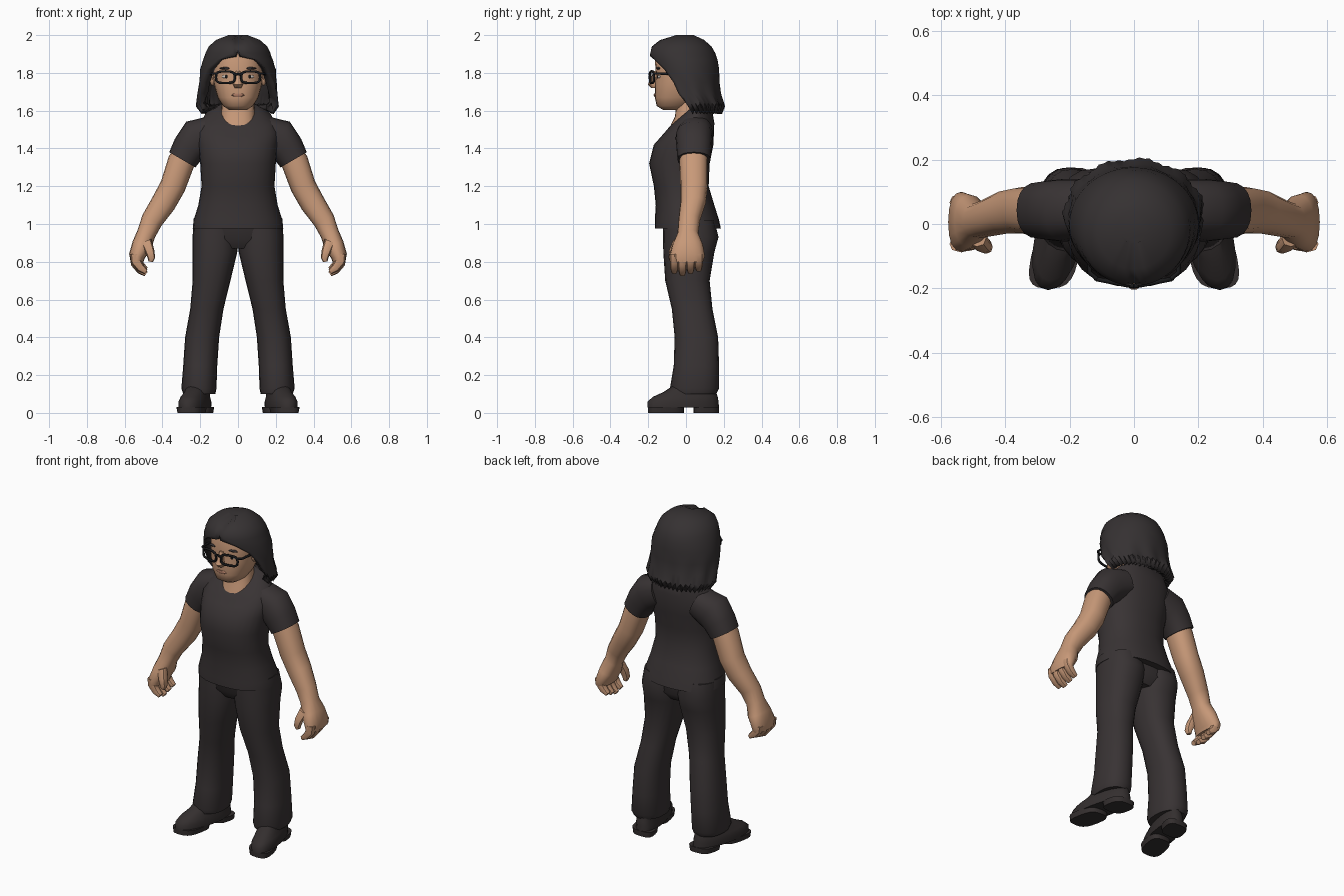
import bpy
import bmesh
from math import sin, cos, pi, radians, copysign
from mathutils import Vector, Matrix

start_cube = bpy.data.objects.get("Cube")
if start_cube:
    bpy.data.objects.remove(start_cube, do_unlink=True)


def material(name, red, green, blue):
    mat = bpy.data.materials.new(name)
    mat.use_nodes = True
    colour = (red, green, blue, 1)
    mat.diffuse_color = colour
    shader = mat.node_tree.nodes["Principled BSDF"]
    shader.inputs["Base Color"].default_value = colour
    shader.inputs["Roughness"].default_value = 0.9
    return mat


skin = material("skin", .58, .32, .19)
lip_colour = material("lip", .42, .2, .13)
cloth = material("charcoal cloth", .04, .033, .034)
hair_colour = material("dark hair", .036, .031, .032)
leather = material("dark leather", .034, .028, .028)
black = material("black plastic", .01, .01, .011)
eye_white = material("eye white", .6, .55, .5)


def add_object(name, data, mat, mirror):
    obj = bpy.data.objects.new(name, data)
    bpy.context.scene.collection.objects.link(obj)
    data.materials.append(mat)
    if mirror:
        obj.modifiers.new("Mirror", "MIRROR")
    return obj


def finish(name, bm, mat, mirror=False):
    """Turn a bmesh into an object, smooth except at hard edges."""
    bmesh.ops.recalc_face_normals(bm, faces=bm.faces)
    for face in bm.faces:
        face.smooth = True
    for edge in bm.edges:
        edge.smooth = edge.calc_face_angle(0) < 0.8
    mesh = bpy.data.meshes.new(name)
    bm.to_mesh(mesh)
    bm.free()
    return add_object(name, mesh, mat, mirror)


def power(value, exponent):
    return copysign(abs(value) ** exponent, value)


def bridge(bm, rings, closed=True):
    count = len(rings[0])
    for low, high in zip(rings, rings[1:]):
        for i in range(count if closed else count - 1):
            j = (i + 1) % count
            bm.faces.new((low[i], low[j], high[j], high[i]))


def loft(name, rows, mat, mirror=False, level=True, sides=20, square=2.3, shear=0):
    """Rows are x, z, half width, front y, back y and an optional tilt."""
    bm = bmesh.new()
    rings = []
    for n, (x, z, width, front, back, *tilt) in enumerate(rows):
        across = Vector((1, 0, 0))
        if not level:
            before, after = rows[max(n - 1, 0)], rows[min(n + 1, len(rows) - 1)]
            across = Vector((before[1] - after[1], 0, after[0] - before[0])).normalized()
        centre = Vector((x, (front + back) / 2, z))
        ring = []
        for i in range(sides):
            angle = 2 * pi * i / sides
            depth = (back - front) / 2 * power(sin(angle), 2 / square)
            point = centre + across * width * power(cos(angle), 2 / square)
            point += Vector((-shear * (centre.y + depth), depth, depth * sum(tilt)))
            ring.append(bm.verts.new(point))
        rings.append(ring)
    bridge(bm, rings)
    bm.faces.new(rings[0])
    bm.faces.new(rings[-1])
    return finish(name, bm, mat, mirror)


def blob(name, place, size, mat, mirror=False):
    bm = bmesh.new()
    matrix = Matrix.Translation(place) @ Matrix.Diagonal((*size, 1))
    bmesh.ops.create_uvsphere(bm, u_segments=12, v_segments=8, radius=1, matrix=matrix)
    return finish(name, bm, mat, mirror)


def wire(name, points, radius, mat, cyclic=False):
    curve = bpy.data.curves.new(name, "CURVE")
    curve.dimensions = "3D"
    curve.bevel_depth = radius
    curve.bevel_resolution = 1
    curve.use_fill_caps = True
    spline = curve.splines.new("POLY")
    spline.points.add(len(points) - 1)
    for target, point in zip(spline.points, points):
        target.co = (*point, 1)
    spline.use_cyclic_u = cyclic
    return add_object(name, curve, mat, True)


# Shirt body with a scooped neckline, and sleeves
loft("shirt", [
    (0, .975, .24, -.165, .185), (0, 1.02, .235, -.165, .175),
    (0, 1.1, .21, -.16, .15), (0, 1.2, .193, -.17, .12),
    (0, 1.32, .2, -.195, .125), (0, 1.42, .21, -.17, .145),
    (0, 1.5, .215, -.13, .15, .25), (0, 1.56, .18, -.105, .135, .55),
    (0, 1.59, .105, -.085, .085, .85)], cloth, sides=28)
loft("sleeves", [
    (.13, 1.49, .085, -.04, .14), (.215, 1.455, .105, -.055, .14),
    (.26, 1.4, .09, -.05, .135), (.295, 1.34, .08, -.045, .13)],
    cloth, mirror=True, level=False)

# Trousers: hips and two slightly flared legs
loft("hips", [
    (0, .87, .16, -.08, .11), (0, .92, .23, -.115, .15),
    (0, 1.03, .235, -.13, .14)], cloth, sides=28)
loft("trouser_legs", [
    (.205, .1, .085, -.075, .16), (.207, .13, .093, -.085, .175),
    (.2, .25, .09, -.065, .175), (.19, .4, .09, -.06, .17),
    (.165, .55, .088, -.075, .14), (.14, .7, .1, -.11, .125),
    (.122, .85, .118, -.12, .15), (.121, .93, .12, -.122, .172),
    (.118, 1.02, .115, -.12, .15)], cloth, mirror=True)

# Shoes, turned slightly outward
loft("shoe_uppers", [
    (.225, .028, .075, -.205, .175), (.225, .06, .076, -.203, .172),
    (.225, .085, .068, -.175, .168), (.22, .11, .06, -.12, .16),
    (.215, .15, .055, -.06, .15)], leather, mirror=True, shear=.2)
for part, front, back in (("heels", .04, .175), ("front_soles", -.2, -.01)):
    loft(part, [(.225, 0, .068, front, back), (.225, .032, .074, front, back)],
         leather, mirror=True, shear=.2, square=3)

# Arms, hands, fingers and thumbs
loft("arms", [
    (.25, 1.43, .06, -.025, .11), (.3, 1.33, .072, -.035, .115),
    (.345, 1.2, .068, -.03, .115), (.395, 1.11, .066, -.03, .105),
    (.455, 1.02, .058, -.04, .075), (.485, .95, .05, -.045, .065),
    (.508, .89, .053, -.072, .09), (.535, .83, .043, -.088, .1),
    (.535, .8, .034, -.085, .09)], skin, mirror=True, level=False, sides=16)
for number in range(4):
    y = -.062 + number * .043
    lift = .012 * abs(number - 1)
    loft("fingers_" + str(number + 1), [
        (.54, .84, .032, y - .025, y + .025), (.54, .79 + lift, .028, y - .024, y + .024),
        (.515, .755 + lift, .022, y - .022, y + .022),
        (.487, .735 + lift, .014, y - .016, y + .016)],
        skin, mirror=True, level=False, sides=8)
loft("thumbs", [
    (.487, .91, .03, -.07, -.02), (.468, .86, .025, -.09, -.04),
    (.458, .82, .02, -.092, -.05), (.462, .8, .012, -.085, -.055)],
    skin, mirror=True, level=False, sides=8)

# Neck and face
loft("neck", [
    (0, 1.45, .1, -.09, .08), (0, 1.52, .098, -.082, .08),
    (0, 1.57, .09, -.058, .08), (0, 1.67, .085, -.05, .08)], skin)
loft("head", [
    (0, 1.603, .045, -.12, -.02), (0, 1.625, .08, -.155, .03),
    (0, 1.67, .108, -.165, .08), (0, 1.74, .128, -.165, .12),
    (0, 1.8, .135, -.16, .13), (0, 1.87, .13, -.165, .13),
    (0, 1.93, .1, -.14, .1)], skin, sides=24)
loft("nose", [
    (0, 1.72, .018, -.185, -.14), (0, 1.738, .026, -.204, -.14),
    (0, 1.76, .018, -.192, -.14), (0, 1.81, .012, -.172, -.14)], skin, sides=10)
loft("lips", [
    (0, 1.672, .02, -.167, -.14), (0, 1.682, .038, -.172, -.13),
    (0, 1.692, .025, -.169, -.14)], lip_colour, sides=12)
blob("ears", (.135, -.03, 1.77), (.015, .024, .038), skin, True)
blob("eyes", (.06, -.138, 1.78), (.025, .012, .011), eye_white, True)
blob("pupils", (.06, -.147, 1.78), (.01, .006, .01), black, True)
blob("eyebrows", (.062, -.146, 1.824), (.036, .012, .007), hair_colour, True)

# Glasses: rims, bridge and temples
rim = []
for i in range(16):
    angle = 2 * pi * i / 16
    x = .067 + .05 * power(cos(angle), .6)
    rim.append((x, -.19 + .2 * (x - .02), 1.777 + .031 * power(sin(angle), .6)))
wire("glasses_rims", rim, .007, black, True)
wire("glasses_bridge", [(.018, -.19, 1.79), (0, -.193, 1.795)], .007, black)
wire("glasses_temples", [(.115, -.17, 1.797), (.138, -.15, 1.797), (.145, 0, 1.79)], .007, black)

# Hair: a shell open at the face, rows of z, half width, front, back, opening
hair_rows = [
    (2, .05, -.06, .04, 0), (1.975, .115, -.14, .095, 0),
    (1.94, .155, -.182, .135, 0), (1.905, .172, -.192, .155, 4),
    (1.87, .185, -.192, .167, 30), (1.82, .2, -.18, .175, 50),
    (1.75, .205, -.17, .178, 66), (1.69, .21, -.16, .183, 73),
    (1.64, .213, -.13, .2, 78), (1.6, .185, -.1, .185, 83)]
bm = bmesh.new()
rings = []
steps = 48
for z, width, front, back, opening in hair_rows:
    ring = []
    gap = radians(opening)
    for i in range(steps + 1):
        angle = gap + (2 * pi - 2 * gap) * i / steps
        wave = 1
        drop = 0
        if z < 1.72:
            wave += .025 * sin(angle * 11)
        if z < 1.66:
            wave += .025 * (i % 2)
            drop = .018 * (i % 2)
        x = width * wave * sin(angle)
        y = (front + back) / 2 - (back - front) / 2 * wave * cos(angle)
        # Centre parting
        if z > 1.9 and abs(x) < .02 and y < 0:
            drop = .015
        ring.append(bm.verts.new((x, y, z - drop)))
    rings.append(ring)
bridge(bm, rings, closed=False)
bm.faces.new(rings[0])
bmesh.ops.remove_doubles(bm, verts=bm.verts, dist=.0005)
bmesh.ops.recalc_face_normals(bm, faces=bm.faces)
hair = finish("hair", bm, hair_colour)
shell = hair.modifiers.new("Thickness", "SOLIDIFY")
shell.thickness = .045
shell.offset = -1
